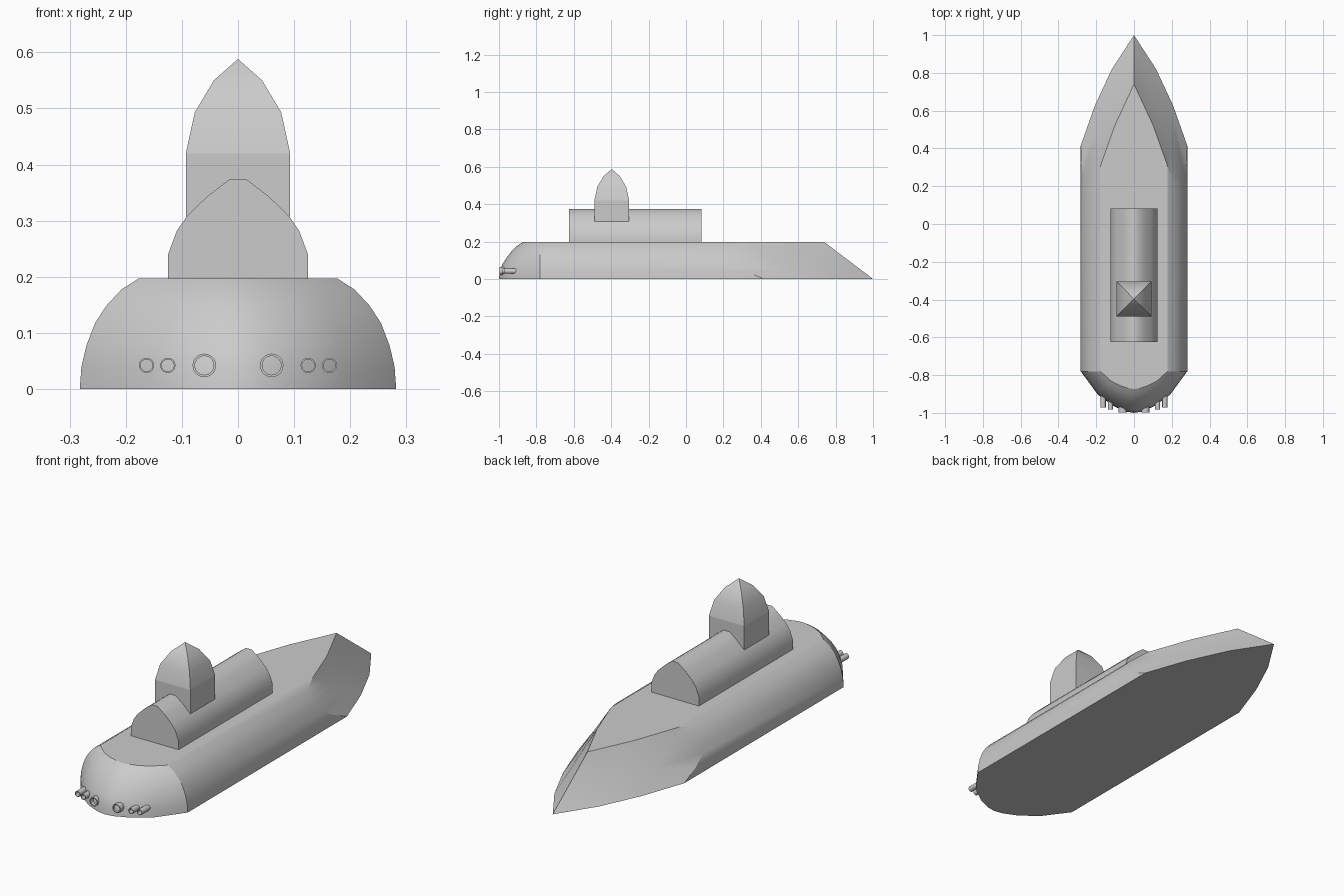
import bpy, bmesh, math

cube = bpy.data.objects.get("Cube")
if cube:
    bpy.data.objects.remove(cube, do_unlink=True)

grey = bpy.data.materials.new("plain grey")
grey.use_nodes = True
grey.diffuse_color = (0.6, 0.6, 0.6, 1)
grey.node_tree.nodes["Principled BSDF"].inputs["Base Color"].default_value = (0.6, 0.6, 0.6, 1)


def loft(name, rings, angle, closed=False):
    """Skin a stack of equal rings; cap the ends, or join last to first if closed."""
    bm = bmesh.new()
    loops = [[bm.verts.new(p) for p in ring] for ring in rings]
    n = len(loops[0])
    pairs = list(zip(loops, loops[1:]))
    if closed:
        pairs.append((loops[-1], loops[0]))
    else:
        bm.faces.new(loops[0])
        bm.faces.new(loops[-1])
    for a, b in pairs:
        for i in range(n):
            j = (i + 1) % n
            bm.faces.new((a[i], a[j], b[j], b[i]))
    bmesh.ops.remove_doubles(bm, verts=bm.verts, dist=0.0005)
    bmesh.ops.recalc_face_normals(bm, faces=bm.faces)
    mesh = bpy.data.meshes.new(name)
    bm.to_mesh(mesh)
    bm.free()
    mesh.materials.append(grey)
    ob = bpy.data.objects.new(name, mesh)
    bpy.context.collection.objects.link(ob)
    bpy.ops.object.select_all(action='DESELECT')
    ob.select_set(True)
    bpy.context.view_layer.objects.active = ob
    bpy.ops.object.shade_smooth_by_angle(angle=math.radians(angle))
    return ob


def mirrored(half):
    """Complete a right-to-centre outline whose last point lies on x = 0."""
    return half + [(-x, y) for x, y in reversed(half[:-1])]


# Hull: rounded sides, domed front, raked pointed back
SIDE = [(0.282, 0), (0.279, 0.04), (0.27, 0.078), (0.255, 0.117),
        (0.235, 0.148), (0.208, 0.177), (0.177, 0.197)]
NOSE_DEPTH = [0.22, 0.216, 0.202, 0.177, 0.153, 0.123, 0.093]
NOSE = [(1, 0), (0.68, 0.56), (0.38, 0.84), (0.15, 0.97), (0, 1)]
POINT_LOW = [(0, 1), (0.117, 0.82), (0.207, 0.627), (0.286, 0.404)]
POINT_HIGH = [(0, 0.74), (0.1, 0.525), (0.175, 0.315), (0.24, 0.05)]

rings = []
for (w, z), depth in zip(SIDE, NOSE_DEPTH):
    t = z / SIDE[-1][1]
    tip = [(a + (c - a) * t, b + (d - b) * t)
           for (a, b), (c, d) in zip(POINT_LOW, POINT_HIGH)]
    (x1, y1), (x2, y2) = tip[2:]
    shoulder = (w, y1 + (y2 - y1) * (w - x1) / (x2 - x1))
    front = mirrored([(w * a, -0.78 - depth * b) for a, b in NOSE])
    back = mirrored([shoulder, tip[2], tip[1], tip[0]])
    rings.append([(x, y, z) for x, y in front + back[::-1]])
loft("hull", rings, 20)

# Cabin: arched block along the deck
ARCH = [(0.125, 0.195), (0.125, 0.239), (0.109, 0.282), (0.091, 0.308),
        (0.055, 0.343), (0.016, 0.373)]
arch = ARCH + [(-x, z) for x, z in reversed(ARCH)]
loft("cabin", [[(x, y, z) for x, z in arch] for y in (-0.625, 0.082)], 40)


# Turret: square base under a four-sided pointed dome
def square(r, z):
    return [(sx * r, -0.397 + sy * r, z) for sx, sy in ((1, 1), (-1, 1), (-1, -1), (1, -1))]


loft("turret_base", [square(0.093, z) for z in (0.307, 0.42)], 20)
DOME = [(0.093, 0.42), (0.077, 0.493), (0.043, 0.55), (0.0001, 0.588)]
loft("turret_dome", [square(r, z) for r, z in DOME], 25)


# Front tubes: three hollow pipes on each side
def tube(name, x, radius, tip, root):
    section = [(radius, root), (radius, tip), (radius * 0.8, tip), (radius * 0.8, root)]
    rings = []
    for k in range(20):
        a = math.tau * k / 20
        rings.append([(x + r * math.cos(a), y, 0.042 + r * math.sin(a)) for r, y in section])
    loft(name, rings, 30, closed=True)


for label, s in (("left", 1), ("right", -1)):
    tube(label + "_inner_tube", s * 0.06, 0.021, -0.998, -0.94)
    tube(label + "_middle_tube", s * 0.125, 0.0135, -0.983, -0.91)
    tube(label + "_outer_tube", s * 0.163, 0.0135, -0.972, -0.89)
